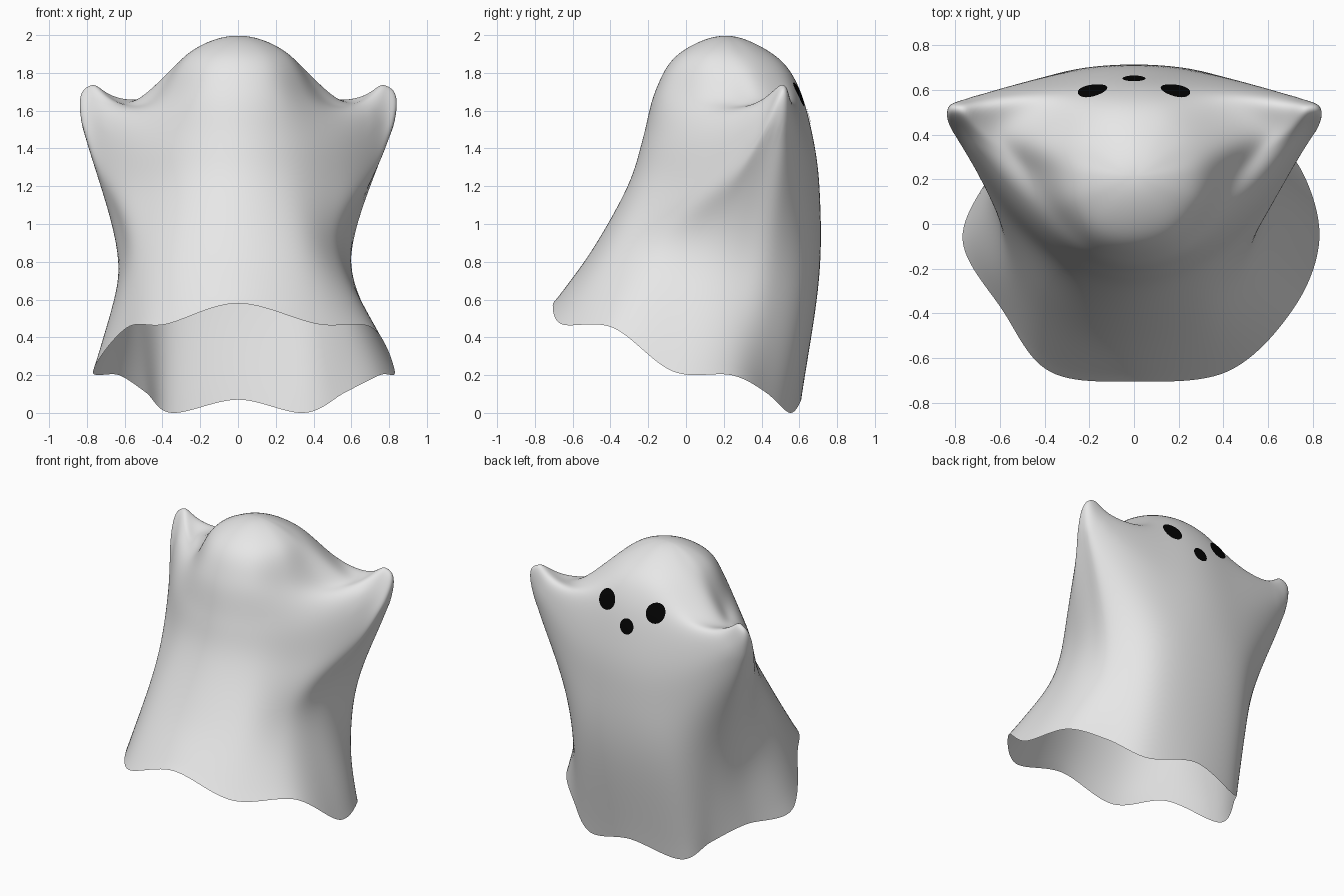
import bpy, bmesh, math
from mathutils import Vector
from mathutils.bvhtree import BVHTree

if "Cube" in bpy.data.objects:
    bpy.data.objects.remove(bpy.data.objects["Cube"])


def material(name, rgb):
    m = bpy.data.materials.new(name)
    m.diffuse_color = (*rgb, 1)
    m.use_nodes = True
    m.node_tree.nodes["Principled BSDF"].inputs["Base Color"].default_value = m.diffuse_color
    return m


cloth = material("cloth white", (0.8, 0.8, 0.8))
black = material("face black", (0.001, 0.001, 0.001))

# Right half of the sheet: each row runs from the face side (+y), over the raised arm, to the other side (-y)
ANGLES = [90, 65, 42, 22, 2, -25, -58, -90]
ROWS = [
    # shoulders and the dip beside the arm
    [(0, .595, 1.73), (.2, .575, 1.73), (.42, .525, 1.68), (.57, .41, 1.638),
     (.48, .24, 1.635), (.36, .04, 1.67), (.2, -.115, 1.70), (0, -.165, 1.70)],
    # arm tip
    [(0, .675, 1.45), (.34, .645, 1.45), (.69, .565, 1.62), (.775, .51, 1.735),
     (.725, .37, 1.6), (.51, .05, 1.46), (.26, -.16, 1.45), (0, -.23, 1.45)],
    # under the arm
    [(0, .71, 1.15), (.36, .67, 1.15), (.73, .55, 1.4), (.83, .47, 1.55),
     (.73, .28, 1.31), (.545, -.01, 1.17), (.29, -.23, 1.2), (0, -.31, 1.2)],
    # waist
    [(0, .705, .7), (.36, .655, .7), (.565, .47, .8), (.61, .29, .85),
     (.585, .06, .85), (.52, -.2, .85), (.33, -.41, .87), (0, -.5, .86)],
    # wavy hem
    [(0, .61, .07), (.35, .55, 0), (.57, .42, .11), (.75, .24, .2),
     (.83, -.07, .22), (.71, -.385, .45), (.42, -.66, .47), (0, -.705, .58)],
]
LEFT_HEM = {2: .86, 3: .84, 4: .925, 5: .83, 6: .9}      # the left hem hangs closer in
TOP = Vector((0, .21, 2))
STEPS = 12


def full_loop(row, last, waist):
    right = [Vector(p) for p in row]
    left = []
    for i in range(6, 0, -1):
        k = LEFT_HEM.get(i, 1) if last else (1.04 if waist and 3 <= i <= 5 else 1)
        p = right[i]
        left.append(Vector((-p.x * k, p.y, p.z)))
    if waist:
        for i in (3, 4, 5):
            right[i].x *= .97
    return right + left


def spline(a, b, c, d, t):
    return 0.5 * (2 * b + (c - a) * t + (2 * a - 5 * b + 4 * c - d) * t * t
                  + (3 * b - a - 3 * c + d) * t ** 3)


def smooth_loop(pts):
    n = len(pts)
    return [spline(pts[i - 1], pts[i], pts[(i + 1) % n], pts[(i + 2) % n], s / STEPS)
            for i in range(n) for s in range(STEPS)]


# head ring is a plain circle under the crown
crown = [(.275 * math.cos(math.radians(a)), .21 + .255 * math.sin(math.radians(a)), 1.898) for a in ANGLES]
rows = [crown] + ROWS
loops = [smooth_loop(full_loop(r, i == 5, i == 4)) for i, r in enumerate(rows)]
n = len(loops[0])

# sheet body: open shell lofted from the crown to the hem
bm = bmesh.new()
pole = bm.verts.new(TOP)
columns = []
for j in range(n):
    c = [TOP] + [lp[j] for lp in loops]
    opposite = Vector((2 * TOP.x - c[1].x, 2 * TOP.y - c[1].y, c[1].z))
    c = [opposite] + c + [2 * c[-1] - c[-2]]
    pts = [spline(*c[i:i + 4], s / STEPS) for i in range(len(c) - 3) for s in range(STEPS)]
    pts = pts[1:] + [c[-2]]
    columns.append([bm.verts.new(p) for p in pts])
for j in range(n):
    a, b = columns[j], columns[(j + 1) % n]
    bm.faces.new((pole, b[0], a[0]))
    for i in range(len(a) - 1):
        bm.faces.new((a[i], b[i], b[i + 1], a[i + 1]))
# relax the cloth so the folds are soft, keeping the hem and arm tips
keep = [v for v in bm.verts if not v.is_boundary and not (abs(v.co.x) > .7 and v.co.z > 1.5)]
for _ in range(12):
    bmesh.ops.smooth_vert(bm, verts=keep, factor=0.5, use_axis_x=True, use_axis_y=True, use_axis_z=True)
bmesh.ops.recalc_face_normals(bm, faces=bm.faces)
if max(bm.faces, key=lambda f: f.calc_center_median().z).normal.z < 0:
    bmesh.ops.reverse_faces(bm, faces=bm.faces)
bm.normal_update()
tree = BVHTree.FromBMesh(bm)


def make_object(name, bm, mat):
    for f in bm.faces:
        f.smooth = True
    me = bpy.data.meshes.new(name)
    bm.to_mesh(me)
    bm.free()
    me.materials.append(mat)
    ob = bpy.data.objects.new(name, me)
    bpy.context.collection.objects.link(ob)


make_object("sheet_body", bm, cloth)


# eyes and mouth: thin oval patches laid on the +y side of the sheet
def patch(name, x, z, rx, rz, rings=5, sides=28):
    bm = bmesh.new()

    def on_sheet(u, v):
        hit, normal, _, _ = tree.ray_cast(Vector((u, 2, v)), Vector((0, -1, 0)))
        return bm.verts.new(hit + normal * 0.005)

    mid = on_sheet(x, z)
    grid = [[on_sheet(x + rx * r / rings * math.cos(2 * math.pi * k / sides),
                      z + rz * r / rings * math.sin(2 * math.pi * k / sides))
             for k in range(sides)] for r in range(1, rings + 1)]
    for k in range(sides):
        m = (k + 1) % sides
        bm.faces.new((mid, grid[0][m], grid[0][k]))
        for r in range(rings - 1):
            bm.faces.new((grid[r][k], grid[r][m], grid[r + 1][m], grid[r + 1][k]))
    bm.normal_update()
    make_object(name, bm, black)


patch("right_eye", .185, 1.685, .066, .062)
patch("left_eye", -.185, 1.685, .066, .062)
patch("mouth", 0, 1.565, .051, .05)
